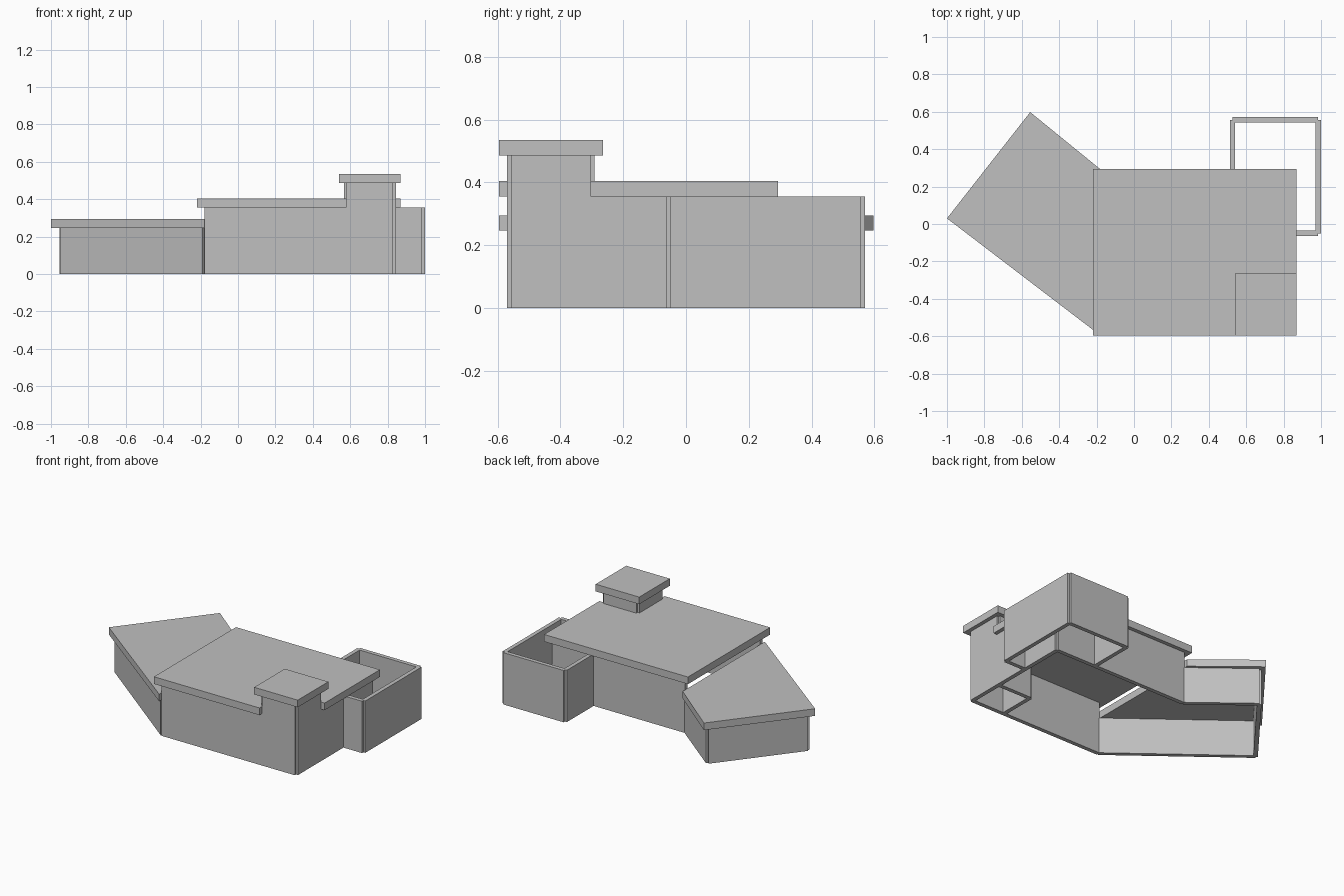
import bpy
import bmesh
from mathutils import Vector

cube = bpy.data.objects.get("Cube")
if cube:
    bpy.data.objects.remove(cube, do_unlink=True)

GREY = (0.53, 0.53, 0.53, 1)
mat = bpy.data.materials.new("plain_grey")
mat.use_nodes = True
mat.diffuse_color = GREY
mat.node_tree.nodes["Principled BSDF"].inputs["Base Color"].default_value = GREY

HALF = 0.014      # half of the wall thickness
SLAB = 0.049      # roof slab thickness
OVER = 0.04       # roof overhang from the wall centre line


def add_prism(bm, outline, z0, z1):
    """Extrude a flat outline from z0 up to z1."""
    face = bm.faces.new([bm.verts.new((x, y, z0)) for x, y in outline])
    top = bmesh.ops.extrude_face_region(bm, geom=[face])["geom"]
    verts = [g for g in top if isinstance(g, bmesh.types.BMVert)]
    bmesh.ops.translate(bm, verts=verts, vec=(0, 0, z1 - z0))


def finish(name, bm):
    bmesh.ops.recalc_face_normals(bm, faces=bm.faces)
    mesh = bpy.data.meshes.new(name)
    bm.to_mesh(mesh)
    bm.free()
    mesh.materials.append(mat)
    bpy.context.collection.objects.link(bpy.data.objects.new(name, mesh))


def walls(name, path, height):
    """One straight wall per path segment, with square notched corners."""
    bm = bmesh.new()
    for a, b in zip(path, path[1:]):
        a, b = Vector(a), Vector(b)
        d = (b - a).normalized()
        n = Vector((-d.y, d.x)) * HALF
        add_prism(bm, [a + n, b + n, b - n, a - n], 0, height)
    finish(name, bm)


def roof(name, outline, z):
    bm = bmesh.new()
    add_prism(bm, outline, z, z + SLAB)
    finish(name, bm)


# Wall centre lines shared by the parts
west, east, front, back = -0.18, 0.83, -0.556, 0.253
tower_x, tower_y = 0.58, -0.305
MAIN_H, TOWER_H, WING_H = 0.355, 0.486, 0.246

# Main hall: open to the wing, with the tower filling one corner
walls("main_front_wall", [(west, front), (tower_x, front)], MAIN_H)
walls("main_back_walls", [(east, tower_y), (east, back), (west, back)], MAIN_H)
roof("main_roof", [(west - OVER, front - OVER), (tower_x, front - OVER),
                   (tower_x, tower_y), (east + OVER, tower_y),
                   (east + OVER, back + OVER), (west - OVER, back + OVER)], MAIN_H)

# Corner tower with its cap
walls("tower_walls", [(tower_x, front), (east, front), (east, tower_y),
                      (tower_x, tower_y), (tower_x, front)], TOWER_H)
roof("tower_roof", [(tower_x - OVER, front - OVER), (east + OVER, front - OVER),
                    (east + OVER, tower_y + OVER), (tower_x - OVER, tower_y + OVER)], TOWER_H)

# Angled wing
walls("wing_walls", [(west, front), (-0.944, 0.037), (-0.548, 0.544), (west, back)], WING_H)
roof("wing_roof", [(west, front - OVER), (-1.0, 0.03), (-0.555, 0.598),
                   (west, back + OVER)], WING_H)

# Open yard wrapped around the back corner
walls("yard_walls", [(east, -0.05), (0.985, -0.05), (0.985, 0.557),
                     (0.527, 0.557), (0.527, back)], MAIN_H)
